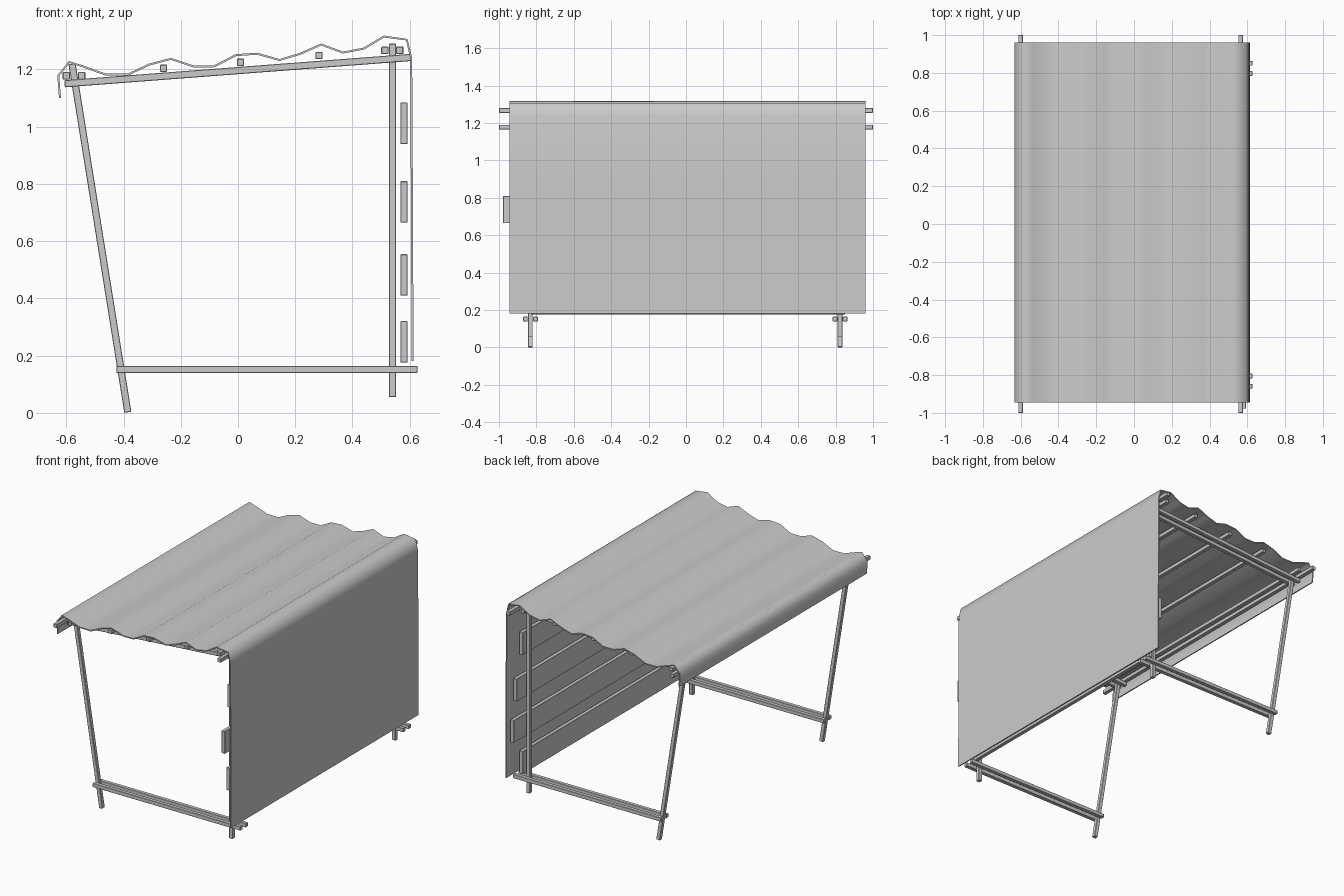
import bpy, bmesh, math
from mathutils import Vector

if "Cube" in bpy.data.objects:
    bpy.data.objects.remove(bpy.data.objects["Cube"])

T = 0.025  # timber thickness


def bar(name, a, b, w=T, h=T):
    """Square timber between two points; w is the width, h the depth of the section."""
    a, b = Vector(a), Vector(b)
    d = (b - a).normalized()
    # one section axis stays in the x-z plane or the horizontal plane
    side = Vector((0, 1, 0)) if abs(d.y) < 0.5 else Vector((1, 0, 0))
    up = d.cross(side).normalized()
    bm = bmesh.new()
    rings = []
    for p in (a, b):
        rings.append([bm.verts.new(p + side * (i * w / 2) + up * (j * h / 2))
                      for i, j in ((-1, -1), (1, -1), (1, 1), (-1, 1))])
    for k in range(4):
        n = (k + 1) % 4
        bm.faces.new((rings[0][k], rings[0][n], rings[1][n], rings[1][k]))
    bm.faces.new(rings[0])
    bm.faces.new(rings[1])
    bmesh.ops.recalc_face_normals(bm, faces=bm.faces)
    me = bpy.data.meshes.new(name)
    bm.to_mesh(me)
    bm.free()
    ob = bpy.data.objects.new(name, me)
    bpy.context.collection.objects.link(ob)
    bev = ob.modifiers.new("soft_edges", 'BEVEL')
    bev.width = 0.002
    bev.segments = 1
    return ob


# End frames: leaning leg and upright post clamped between paired rails
for tag, y in (("front", -0.832), ("back", 0.8235)):
    bar(tag + "_leaning_leg", (-0.385, y, 0.002), (-0.58, y, 1.22))
    bar(tag + "_upright_post", (0.54, y, 0.055), (0.54, y, 1.29))
    for side, dy in (("a", -0.027), ("b", 0.027)):
        bar(f"{tag}_floor_rail_{side}", (-0.425, y + dy, 0.152), (0.627, y + dy, 0.152))
        bar(f"{tag}_rafter_{side}", (-0.606, y + dy, 1.150), (0.604, y + dy, 1.242))

# Long roof poles; the outermost pair sticks out past the cover
for name, x, z, half in (("outer_eave_pole", -0.60, 1.178, 1.0),
                         ("inner_eave_pole", -0.546, 1.178, 0.93),
                         ("purlin_1", -0.26, 1.204, 0.93),
                         ("purlin_2", 0.009, 1.225, 0.93),
                         ("purlin_3", 0.283, 1.249, 0.93),
                         ("inner_ridge_pole", 0.513, 1.267, 0.93),
                         ("outer_ridge_pole", 0.565, 1.267, 1.0)):
    bar(name, (x, -half, z), (x, half, z))

# Wall slats, slightly uneven in length
for i, (z, y0, y1) in enumerate(((0.248, -0.83, 0.85), (0.482, -0.93, 0.94),
                                 (0.737, -0.978, 0.91), (1.012, -0.92, 0.85))):
    bar(f"wall_slat_{i + 1}", (0.58, y0, z), (0.58, y1, z), T, 0.145)

# Draped cover: wavy roof running down into the wall
profile = [(-0.622, 1.10), (-0.628, 1.178), (-0.59, 1.226), (-0.54, 1.21),
           (-0.465, 1.183), (-0.385, 1.182), (-0.31, 1.217), (-0.235, 1.237),
           (-0.157, 1.211), (-0.083, 1.211), (-0.007, 1.25), (0.067, 1.255),
           (0.145, 1.233), (0.218, 1.255), (0.29, 1.287), (0.367, 1.259),
           (0.44, 1.273), (0.51, 1.315), (0.59, 1.304), (0.605, 1.24),
           (0.607, 0.88), (0.61, 0.182)]
bm = bmesh.new()
lines = [[bm.verts.new((x, y, z)) for x, z in profile] for y in (-0.945, 0.96)]
for k in range(len(profile) - 1):
    bm.faces.new((lines[0][k], lines[0][k + 1], lines[1][k + 1], lines[1][k]))
bmesh.ops.recalc_face_normals(bm, faces=bm.faces)
me = bpy.data.meshes.new("cover_sheet")
bm.to_mesh(me)
bm.free()
cover = bpy.data.objects.new("cover_sheet", me)
bpy.context.collection.objects.link(cover)
sol = cover.modifiers.new("thickness", 'SOLIDIFY')
sol.thickness = 0.007
sol.offset = 0
bpy.context.view_layer.objects.active = cover
cover.select_set(True)
bpy.ops.object.modifier_apply(modifier="thickness")
bpy.ops.object.shade_smooth_by_angle(angle=math.radians(80))
